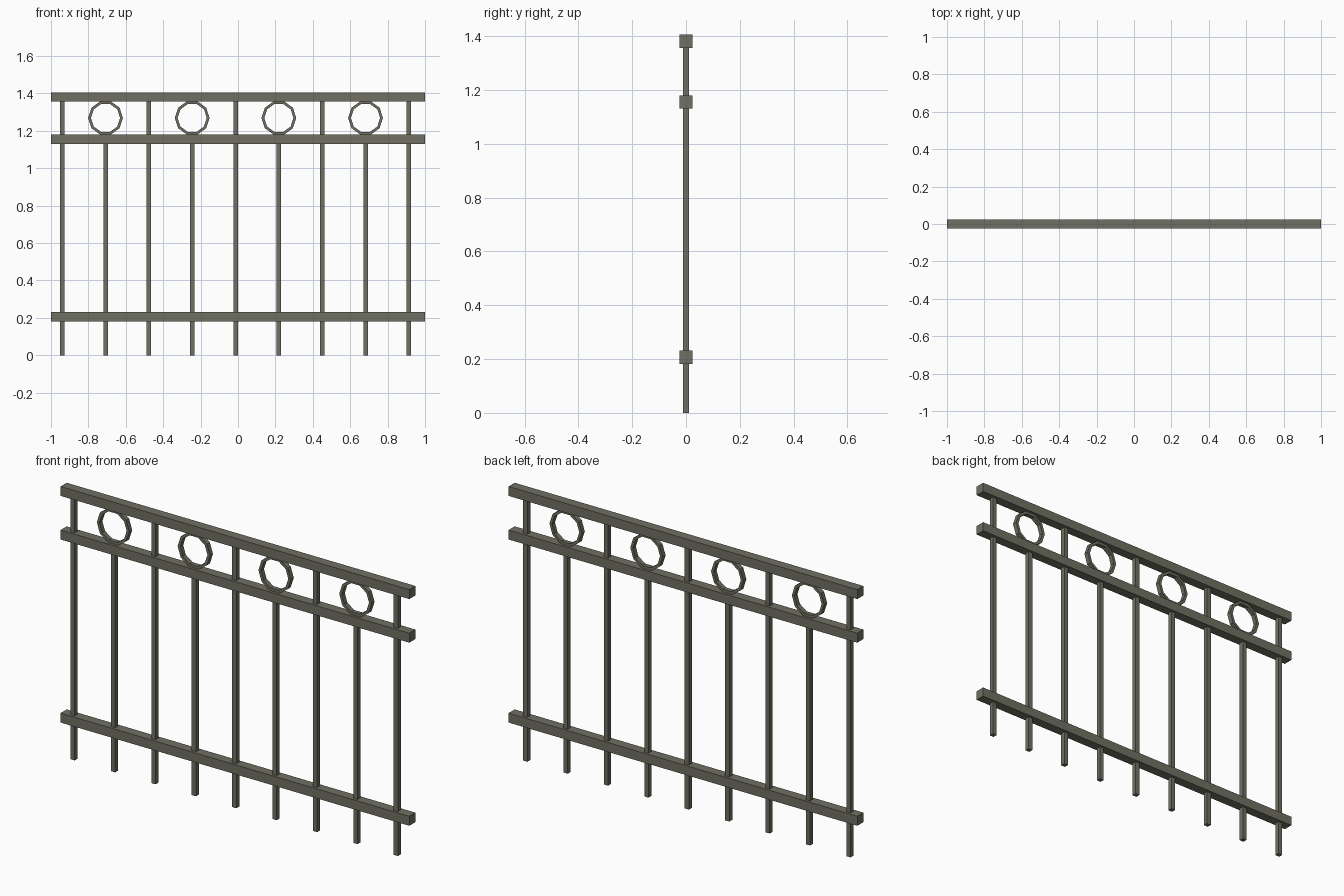
import bpy, bmesh, math

if "Cube" in bpy.data.objects:
    bpy.data.objects.remove(bpy.data.objects["Cube"])

paint = bpy.data.materials.new("grey_green_paint")
paint.diffuse_color = (0.16, 0.16, 0.125, 1)
paint.use_nodes = True
paint.node_tree.nodes["Principled BSDF"].inputs["Base Color"].default_value = paint.diffuse_color


def finish(name, bm):
    bmesh.ops.recalc_face_normals(bm, faces=bm.faces)
    mesh = bpy.data.meshes.new(name)
    bm.to_mesh(mesh)
    bm.free()
    mesh.materials.append(paint)
    bpy.context.collection.objects.link(bpy.data.objects.new(name, mesh))


def box(name, x0, x1, depth, z0, z1):
    bm = bmesh.new()
    bmesh.ops.create_cube(bm, size=1)
    for v in bm.verts:
        v.co = ((x0 + x1) / 2 + v.co.x * (x1 - x0), v.co.y * depth,
                (z0 + z1) / 2 + v.co.z * (z1 - z0))
    finish(name, bm)


def ring(name, cx, cz, outer, inner, depth, sides=10):
    bm = bmesh.new()
    loops = []
    for i in range(sides):
        a = 2 * math.pi * i / sides
        loops.append([bm.verts.new((cx + r * math.cos(a), y, cz + r * math.sin(a)))
                      for r, y in ((outer, -depth / 2), (outer, depth / 2),
                                   (inner, depth / 2), (inner, -depth / 2))])
    for i in range(sides):
        a, b = loops[i], loops[(i + 1) % sides]
        for k in range(4):
            n = (k + 1) % 4
            bm.faces.new((a[k], a[n], b[n], b[k]))
    finish(name, bm)


# Horizontal rails
for name, z in (("bottom_rail", 0.182), ("middle_rail", 1.131), ("top_rail", 1.357)):
    box(name, -1, 1, 0.05, z, z + 0.049)

# Pickets: every second one stops at the middle rail and carries a ring above
for i in range(9):
    x = -0.94 + i * 0.2317
    short = i % 2 == 1
    box(f"picket_{i + 1}", x - 0.012, x + 0.012, 0.024, 0, 1.14 if short else 1.365)
    if short:
        ring(f"ring_{i // 2 + 1}", x, 1.269, 0.093, 0.078, 0.024)
